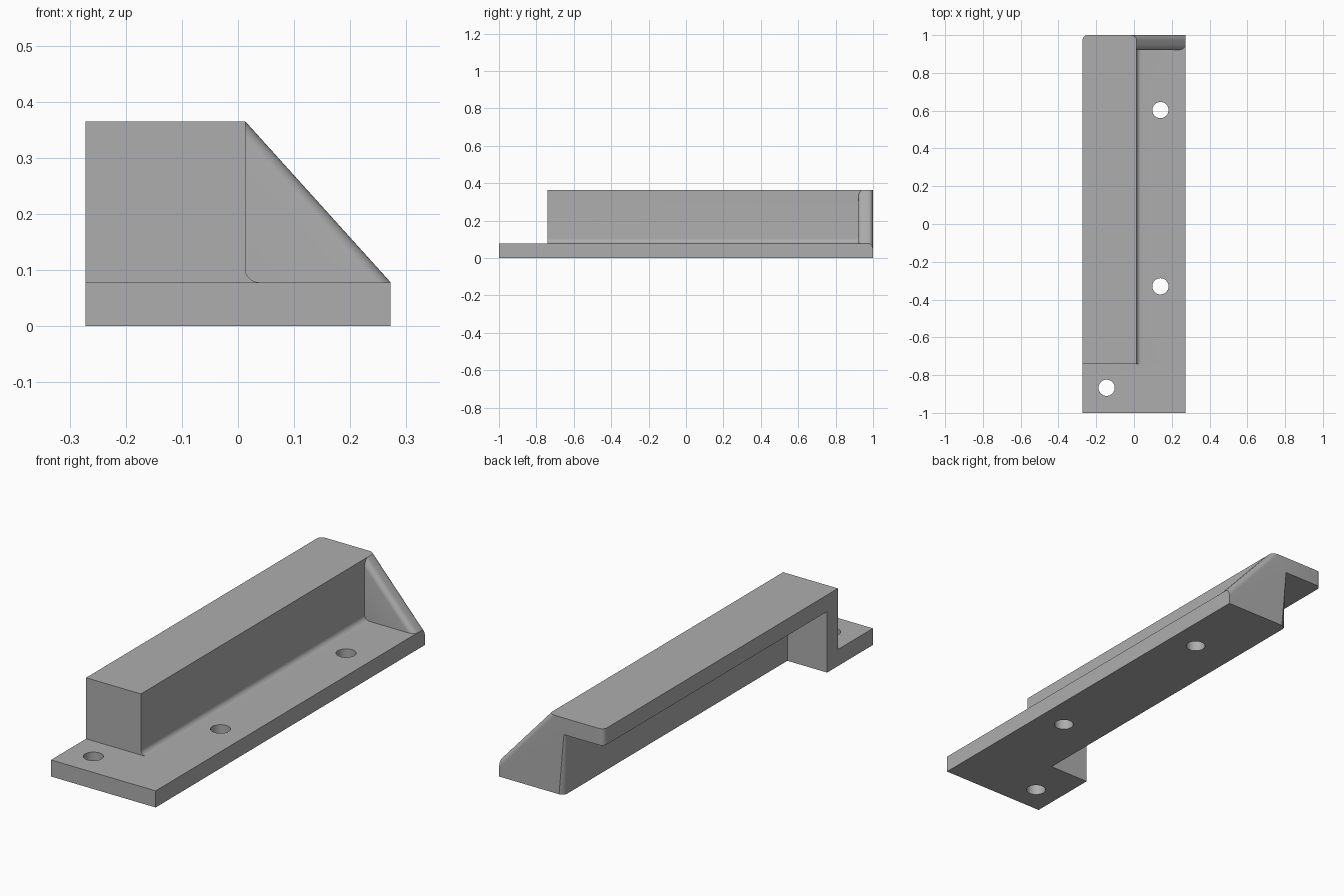
import bpy, bmesh, math

if "Cube" in bpy.data.objects:
    bpy.data.objects.remove(bpy.data.objects["Cube"])

X, WALL, INNER = 0.272, 0.013, -0.065      # half width, wall outer and inner faces
BASE, TOP, SLAB = 0.078, 0.365, 0.287      # plate top, overall top, slab underside
FRONT, CAVITY, RIB, R = -0.74, -0.66, 0.922, 0.025


def prism(name, pts, y0, y1):
    """Extrude an (x, z) outline along y."""
    bm = bmesh.new()
    face = bm.faces.new([bm.verts.new((x, y0, z)) for x, z in pts])
    ext = bmesh.ops.extrude_face_region(bm, geom=[face])
    bmesh.ops.translate(bm, vec=(0, y1 - y0, 0),
                        verts=[g for g in ext["geom"] if isinstance(g, bmesh.types.BMVert)])
    bmesh.ops.recalc_face_normals(bm, faces=bm.faces)
    mesh = bpy.data.meshes.new(name)
    bm.to_mesh(mesh)
    bm.free()
    ob = bpy.data.objects.new(name, mesh)
    bpy.context.collection.objects.link(ob)
    return ob


def rect(x0, x1, z0, z1):
    return [(x0, z0), (x1, z0), (x1, z1), (x0, z1)]


def cut(body, tool):
    mod = body.modifiers.new("cut", "BOOLEAN")
    mod.operation, mod.solver, mod.object = "DIFFERENCE", "EXACT", tool
    bpy.context.view_layer.objects.active = body
    bpy.ops.object.modifier_apply(modifier=mod.name)
    bpy.data.objects.remove(tool)


# Full-length block with the sloped rib outline
body = prism("bracket", [(-X, 0), (X, 0), (X, BASE), (WALL, TOP), (-X, TOP)], -1, 1)

# Clear the space in front of the rib, leaving a fillet at the foot of the wall
fillet = [(WALL + R - R * math.sin(a), BASE + R - R * math.cos(a))
          for a in (i * math.pi / 16 for i in range(9))]
cut(body, prism("side_cutter", [(1, BASE)] + fillet + [(WALL, 1), (1, 1)], -2, RIB))

# Clear the space above the front foot
cut(body, prism("front_cutter", rect(-1, 1, BASE, 1), -2, FRONT))

# Hollow under the top slab, open to the left, back and bottom
cut(body, prism("cavity_cutter", rect(-1, INNER, -1, SLAB), CAVITY, 2))

# Screw holes
for x, y in ((0.14, 0.603), (0.14, -0.33), (-0.145, -0.867)):
    bpy.ops.mesh.primitive_cylinder_add(vertices=32, radius=0.043, depth=1, location=(x, y, 0))
    cut(body, bpy.context.object)

# Round the rib's sloped edges and the back vertical corners
bm = bmesh.new()
bm.from_mesh(body.data)
bmesh.ops.remove_doubles(bm, verts=bm.verts, dist=1e-4)
bmesh.ops.dissolve_limit(bm, angle_limit=0.01, verts=bm.verts, edges=bm.edges)
edges = []
for e in bm.edges:
    a, b = (v.co for v in e.verts)
    d = b - a
    sloped = abs(d.x) > 0.1 and abs(d.z) > 0.1
    at_back = min(a.y, b.y) > 0.99
    upright = at_back and abs(d.x) < 0.001 and abs(d.z) > 0.05 and a.x < 0
    if sloped or upright:
        edges.append(e)
bmesh.ops.bevel(bm, geom=edges, offset=R, segments=6, profile=0.5,
                affect="EDGES", clamp_overlap=False)
bm.to_mesh(body.data)
bm.free()

# Plain grey finish
grey = bpy.data.materials.new("grey")
grey.diffuse_color = (0.42, 0.42, 0.42, 1)
grey.use_nodes = True
grey.node_tree.nodes["Principled BSDF"].inputs["Base Color"].default_value = grey.diffuse_color
body.data.materials.clear()
body.data.materials.append(grey)
bpy.ops.object.select_all(action="DESELECT")
body.select_set(True)
bpy.context.view_layer.objects.active = body
bpy.ops.object.shade_smooth_by_angle(angle=math.radians(30))
